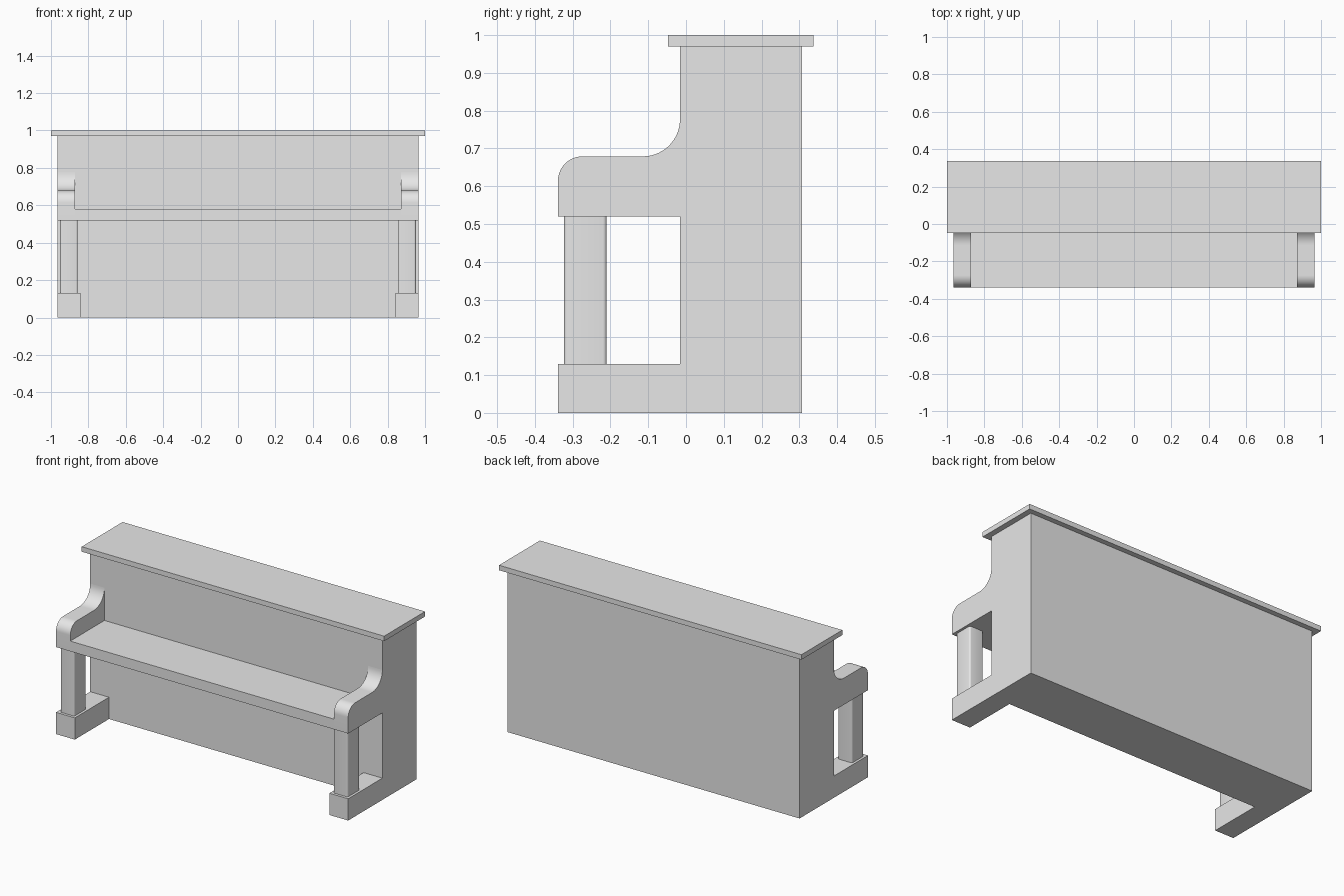
import bpy
import bmesh
from math import cos, sin, pi, radians
from mathutils import Vector

cube = bpy.data.objects.get("Cube")
if cube:
    bpy.data.objects.remove(cube, do_unlink=True)

# Single grey material
grey = bpy.data.materials.new("plain grey")
grey.use_nodes = True
colour = (0.8, 0.8, 0.8, 1)
grey.diffuse_color = colour
grey.node_tree.nodes["Principled BSDF"].inputs["Base Color"].default_value = colour

# Shared dimensions
BACK, WALL, FRONT = 0.307, -0.016, -0.339
SIDE, ARM_IN, BASE_IN = 0.966, 0.872, 0.842
BASE_TOP, BED, SHELF, ARM_TOP, LID = 0.13, 0.52, 0.581, 0.679, 0.97


def finish(name, bm, smooth=False):
    bmesh.ops.recalc_face_normals(bm, faces=bm.faces)
    mesh = bpy.data.meshes.new(name)
    bm.to_mesh(mesh)
    bm.free()
    mesh.materials.append(grey)
    obj = bpy.data.objects.new(name, mesh)
    bpy.context.collection.objects.link(obj)
    if smooth:
        bpy.ops.object.select_all(action='DESELECT')
        obj.select_set(True)
        bpy.context.view_layer.objects.active = obj
        bpy.ops.object.shade_smooth_by_angle(angle=radians(30))
    return obj


def box(name, x, y, z, round_edges=0):
    bm = bmesh.new()
    bmesh.ops.create_cube(bm, size=1)
    for v in bm.verts:
        v.co = Vector([(a + b) / 2 + c * abs(b - a) for (a, b), c in zip((x, y, z), v.co)])
    if round_edges:
        upright = [e for e in bm.edges if abs(e.verts[0].co.z - e.verts[1].co.z) > 0.01]
        bmesh.ops.bevel(bm, geom=upright, offset=round_edges, segments=4,
                        profile=0.5, affect='EDGES')
    return finish(name, bm, round_edges > 0)


def arc(cy, cz, r, start, end, steps=14):
    angles = [start + (end - start) * i / steps for i in range(steps + 1)]
    return [(cy + r * cos(a), cz + r * sin(a)) for a in angles]


def prism(name, profile, x0, x1):
    bm = bmesh.new()
    face = bm.faces.new([bm.verts.new((x0, y, z)) for y, z in profile])
    out = bmesh.ops.extrude_face_region(bm, geom=[face])
    moved = [g for g in out["geom"] if isinstance(g, bmesh.types.BMVert)]
    bmesh.ops.translate(bm, verts=moved, vec=(x1 - x0, 0, 0))
    return finish(name, bm, True)


# Main case, lid and keyboard shelf
box("case", (-SIDE, SIDE), (WALL, BACK), (0, LID))
box("lid", (-1, 1), (-0.048, 0.338), (LID, 1))
box("shelf", (-ARM_IN, ARM_IN), (FRONT, WALL), (BED, SHELF))

# Arm outline: rounded nose, flat top, concave sweep up to the case
nose, cove = 0.065, 0.098
arm = [(WALL, BED), (FRONT, BED)]
arm += arc(FRONT + nose, ARM_TOP - nose, nose, pi, pi / 2)
arm += arc(WALL - cove, ARM_TOP + cove, cove, -pi / 2, 0)

# Mirrored end pieces
for side, s in (("left", 1), ("right", -1)):
    prism(side + "_arm", arm, s * ARM_IN, s * SIDE)
    box(side + "_leg", (s * 0.857, s * 0.951), (-0.323, -0.21), (BASE_TOP, BED), 0.01)
    box(side + "_foot", (s * BASE_IN, s * SIDE), (FRONT, WALL), (0, BASE_TOP))
